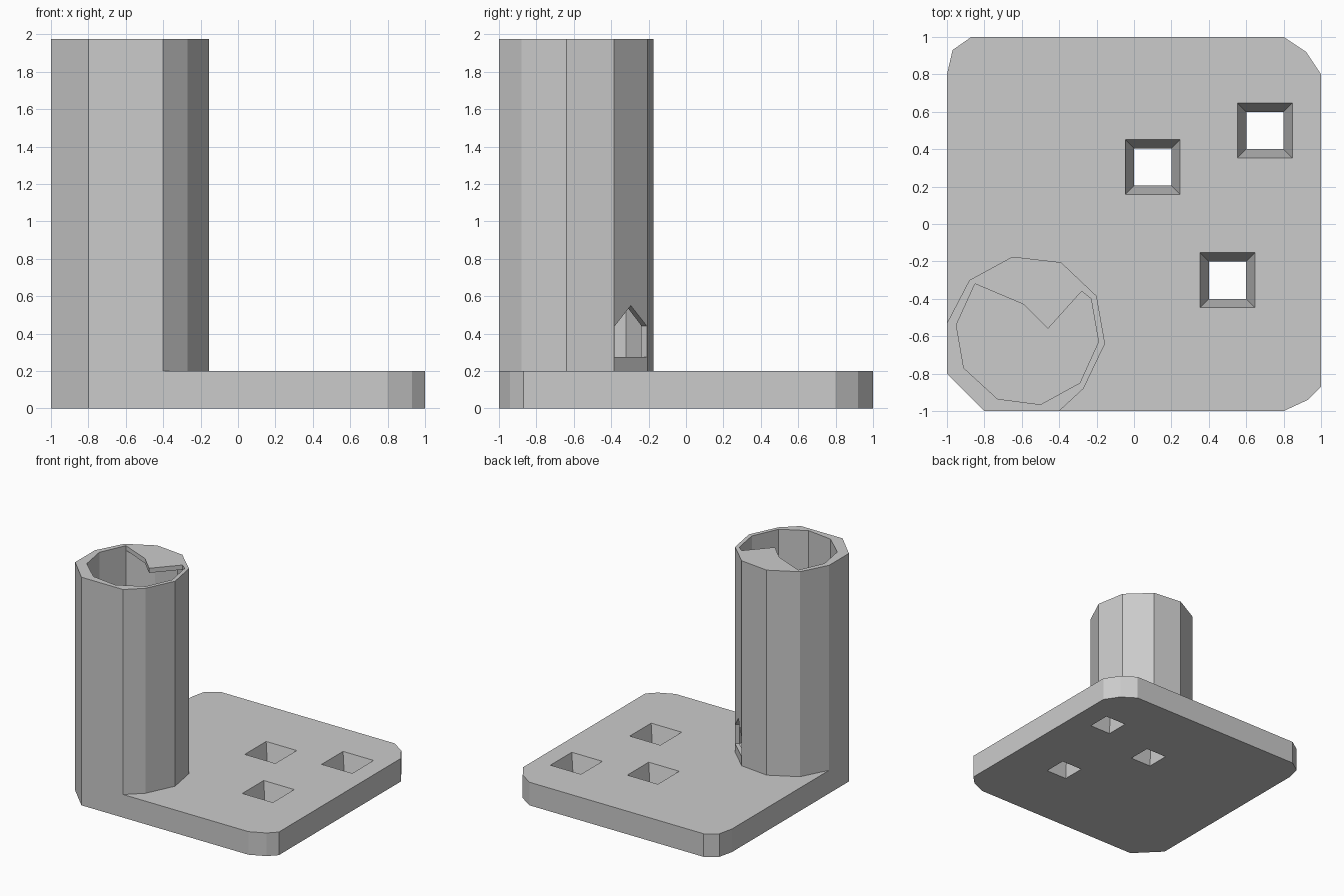
import bpy, bmesh
from mathutils import Vector

if "Cube" in bpy.data.objects:
    bpy.data.objects.remove(bpy.data.objects["Cube"])


def loft(name, lower, upper):
    """Closed solid between two matching 3D outlines."""
    bm = bmesh.new()
    a = [bm.verts.new(p) for p in lower]
    b = [bm.verts.new(p) for p in upper]
    n = len(a)
    bm.faces.new(a[::-1])
    bm.faces.new(b)
    for i in range(n):
        j = (i + 1) % n
        bm.faces.new((a[i], a[j], b[j], b[i]))
    bmesh.ops.recalc_face_normals(bm, faces=bm.faces)
    mesh = bpy.data.meshes.new(name)
    bm.to_mesh(mesh)
    bm.free()
    obj = bpy.data.objects.new(name, mesh)
    bpy.context.collection.objects.link(obj)
    return obj


def prism(name, outline, z0, z1):
    return loft(name, [(x, y, z0) for x, y in outline], [(x, y, z1) for x, y in outline])


def cut(target, cutter):
    """Subtract the cutter, apply, then remove it."""
    mod = target.modifiers.new("cut", 'BOOLEAN')
    mod.operation = 'DIFFERENCE'
    mod.solver = 'EXACT'
    mod.object = cutter
    cutter.hide_render = True
    bpy.context.view_layer.objects.active = target
    bpy.ops.object.modifier_apply(modifier=mod.name)
    bpy.data.objects.remove(cutter)


# Base plate with clipped corners
base = prism("base_plate", [
    (-0.8, -1), (0.8, -1), (0.93, -0.94), (1, -0.87), (1, 0.8), (0.92, 0.92),
    (0.8, 1), (-0.87, 1), (-0.97, 0.93), (-1, 0.8), (-1, -0.8)], 0, 0.2)

# Tapered square holes through the plate
square = [(-1, -1), (1, -1), (1, 1), (-1, 1)]
for cx, cy in [(0.1, 0.305), (0.7, 0.5), (0.5, -0.3)]:
    rings = [[(cx + sx * h, cy + sy * h, z) for sx, sy in square]
             for h, z in [(0.095, -0.02), (0.151, 0.22)]]
    cut(base, loft("hole_cutter", *rings))

# Faceted tower
tower = prism("tower", [
    (-0.8, -1), (-0.4, -1), (-0.27, -0.88), (-0.155, -0.64), (-0.2, -0.385),
    (-0.39, -0.205), (-0.65, -0.175), (-0.88, -0.3), (-1, -0.53), (-1, -0.8)], 0.2, 1.975)

# Hollow inside, and the smaller top opening that leaves a lip
shared = [(-0.85, -0.32), (-0.95, -0.54), (-0.91, -0.77), (-0.73, -0.935),
          (-0.5, -0.965), (-0.29, -0.85), (-0.19, -0.63), (-0.23, -0.4)]
cut(tower, prism("cavity_cutter", shared + [(-0.41, -0.24), (-0.645, -0.215)], 0.27, 1.935))
cut(tower, prism("opening_cutter", shared + [(-0.28, -0.36), (-0.46, -0.56), (-0.59, -0.43)], 1.8, 2.1))

# Pointed doorway in the back right facet
side = Vector((0.725, -0.69, 0)).normalized()
out = Vector((0.69, 0.725, 0)).normalized()
centre = Vector((-0.295, -0.295, 0))
door = [(-0.125, 0.275), (0.125, 0.275), (0.125, 0.44), (0, 0.55), (-0.125, 0.44)]
rings = [[centre + out * d + side * s + Vector((0, 0, z)) for s, z in door] for d in (-0.12, 0.15)]
cut(tower, loft("door_cutter", *rings))
